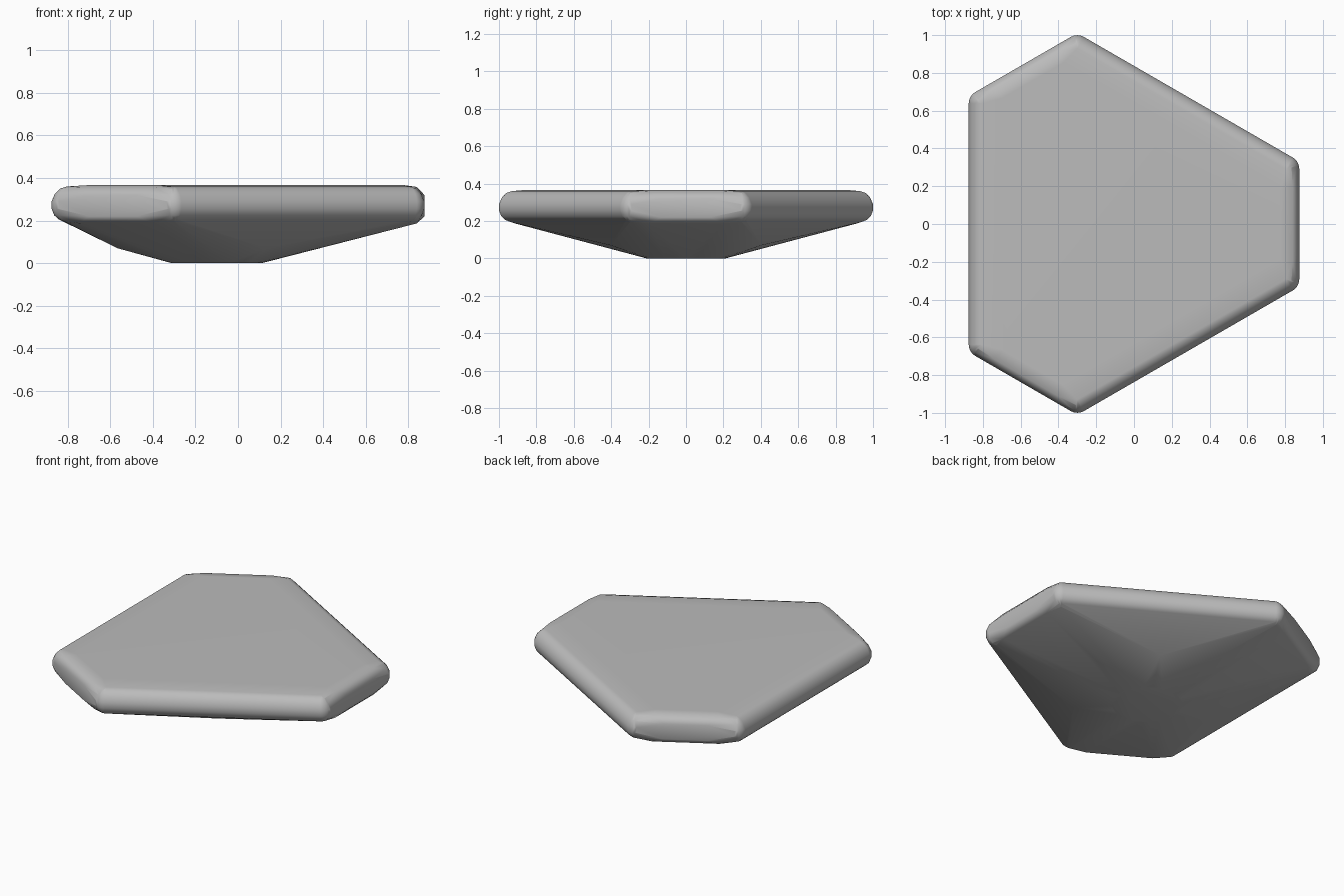
import bpy
import bmesh
import math
from mathutils import Matrix, Vector

cube = bpy.data.objects.get("Cube")
if cube:
    bpy.data.objects.remove(cube)

LONG, SHORT = 0.775, 0.975   # distance from the axis to the long and short sides
CORNER = 0.07                # rounding radius of the six corners
ARC = 6                      # segments around each corner
THIRD = math.tau / 3


def corner_ring(inset_long, inset_short, z):
    """Points around one corner of the hexagon, pulled in from both sides."""
    d_long = LONG - max(inset_long, CORNER)
    d_short = SHORT - max(inset_short, CORNER)
    y = (d_long - d_short * math.cos(THIRD / 2)) / math.sin(THIRD / 2)
    radius = max(CORNER - inset_long, 0)
    steps = ARC if radius else 0
    for i in range(steps + 1):
        a = THIRD / 2 * i / ARC
        yield Vector((d_short + radius * math.cos(a), y + radius * math.sin(a), z))


def grey_material():
    mat = bpy.data.materials.new("plain_grey")
    mat.use_nodes = True
    colour = (0.5, 0.5, 0.5, 1)
    mat.diffuse_color = colour
    bsdf = next(n for n in mat.node_tree.nodes if n.type == "BSDF_PRINCIPLED")
    bsdf.inputs["Base Color"].default_value = colour
    return mat


# One mirrored half of a third: rounded rim rings (long inset, short inset, height)
sector = []
for ring in [(0.18, 0.10, 0.367), (0.07, 0.07, 0.36), (0.04, 0.04, 0.35),
             (0.015, 0.015, 0.325), (0, 0, 0.29), (0, 0, 0.255),
             (0.012, 0.012, 0.225), (0.035, 0.035, 0.205), (0.06, 0.06, 0.195)]:
    sector += corner_ring(*ring)

# Flat end panel and its bevels on the short side
for inset, y, z in [(0, 0.13, 0.32), (0, 0.13, 0.22),
                    (0.035, 0.2, 0.358), (0.035, 0.2, 0.187)]:
    sector.append(Vector((SHORT - inset, y, z)))

# Belly bulge under the long side
sector.append(Matrix.Rotation(THIRD / 2, 3, "Z") @ Vector((0.465, 0, 0.07)))

# Repeat the half sector around the axis and wrap a skin over it
bm = bmesh.new()
for turn in range(3):
    rot = Matrix.Rotation(turn * THIRD, 3, "Z")
    for side in (1, -1):
        for p in sector:
            bm.verts.new(rot @ Vector((p.x, p.y * side, p.z)))
bmesh.ops.create_circle(bm, segments=24, radius=0.21)   # flat foot
bmesh.ops.remove_doubles(bm, verts=bm.verts, dist=0.001)
hull = bmesh.ops.convex_hull(bm, input=bm.verts)
loose = {v for v in hull["geom_interior"] + hull["geom_unused"]
         if isinstance(v, bmesh.types.BMVert)}
bmesh.ops.delete(bm, geom=list(loose), context="VERTS")
bmesh.ops.dissolve_limit(bm, angle_limit=math.radians(0.5),
                         verts=bm.verts, edges=bm.edges)
bmesh.ops.recalc_face_normals(bm, faces=bm.faces)
bmesh.ops.translate(bm, verts=bm.verts, vec=(-0.1, 0, 0))

mesh = bpy.data.meshes.new("rounded_body")
bm.to_mesh(mesh)
bm.free()
mesh.materials.append(grey_material())
body = bpy.data.objects.new("rounded_body", mesh)
bpy.context.collection.objects.link(body)

# Smooth shading with flat areas kept flat
bpy.ops.object.select_all(action="DESELECT")
body.select_set(True)
bpy.context.view_layer.objects.active = body
bpy.ops.object.shade_smooth_by_angle(angle=math.radians(40))
weighted = body.modifiers.new("weighted_normals", "WEIGHTED_NORMAL")
weighted.keep_sharp = True
